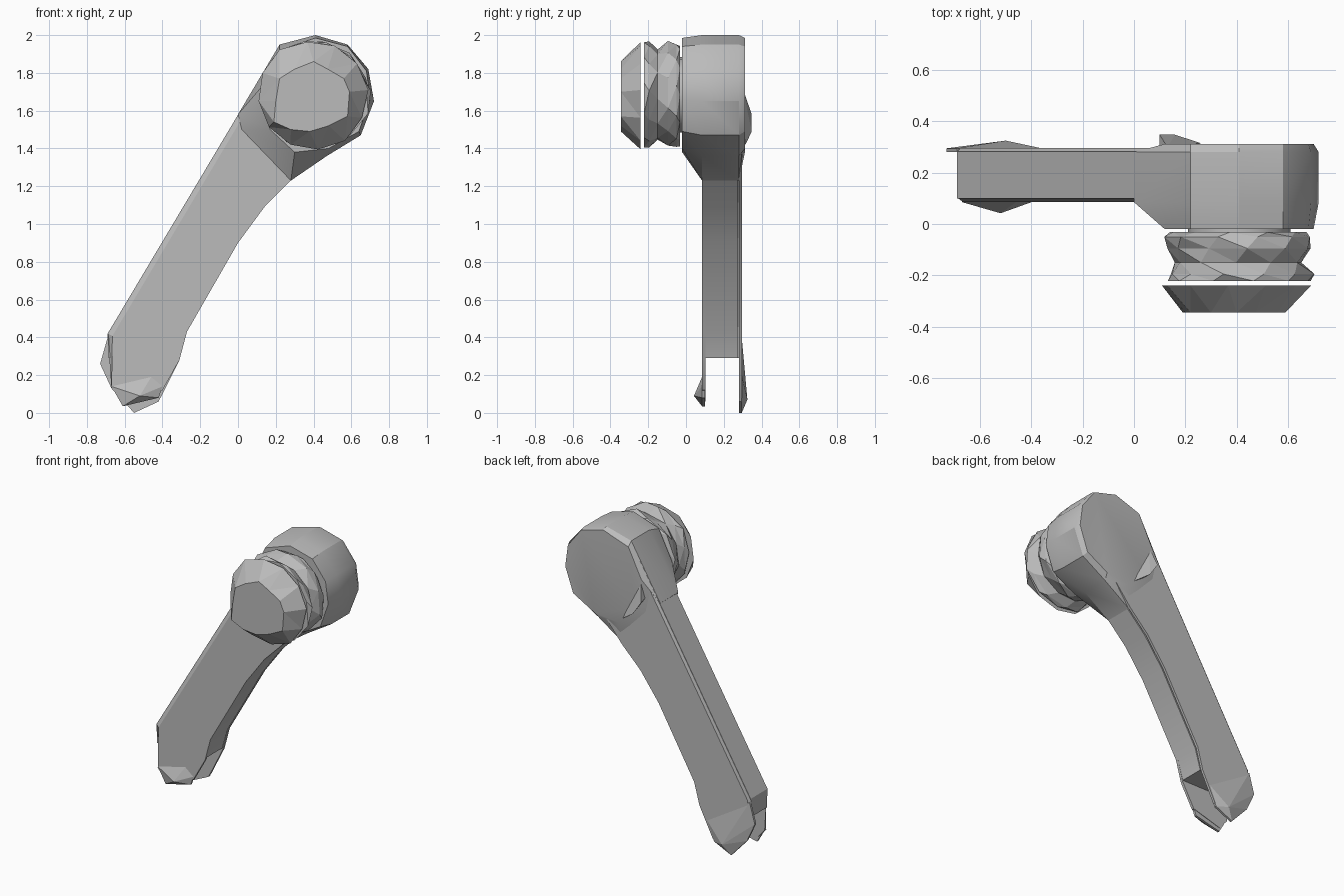
import bpy, bmesh, math, random
from math import sin, cos, pi

random.seed(4)
if "Cube" in bpy.data.objects:
    bpy.data.objects.remove(bpy.data.objects["Cube"], do_unlink=True)

grey = bpy.data.materials.new("plain_grey")
grey.use_nodes = True
color = (0.5, 0.5, 0.5, 1)
grey.diffuse_color = color
grey.node_tree.nodes["Principled BSDF"].inputs["Base Color"].default_value = color


def finish(name, bm, smooth=False):
    bmesh.ops.recalc_face_normals(bm, faces=bm.faces)
    mesh = bpy.data.meshes.new(name)
    bm.to_mesh(mesh)
    bm.free()
    obj = bpy.data.objects.new(name, mesh)
    bpy.context.collection.objects.link(obj)
    mesh.materials.append(grey)
    if smooth:
        bpy.ops.object.select_all(action="DESELECT")
        obj.select_set(True)
        bpy.context.view_layer.objects.active = obj
        bpy.ops.object.shade_smooth_by_angle(angle=math.radians(30))
    return obj


def loft(name, rings, smooth=False, split=False):
    """Skin a solid through (x, z) outlines placed at depths y."""
    bm = bmesh.new()
    loops = [[bm.verts.new((x, y, z)) for x, z in pts] for y, pts in rings]
    n = len(loops[0])
    for a, b in zip(loops, loops[1:]):
        for i in range(n):
            j = (i + 1) % n
            bm.faces.new((a[i], a[j], b[j], b[i]))
    if split:
        bmesh.ops.triangulate(bm, faces=bm.faces[:])
    bm.faces.new(loops[0])
    bm.faces.new(loops[-1])
    return finish(name, bm, smooth)


def hull(name, points):
    bm = bmesh.new()
    verts = [bm.verts.new(p) for p in points]
    result = bmesh.ops.convex_hull(bm, input=verts)
    bmesh.ops.delete(bm, geom=[v for v in result["geom_interior"]
                               if isinstance(v, bmesh.types.BMVert)], context="VERTS")
    return finish(name, bm)


def ring(radius, n, cx=0.41, cz=1.685, jitter=0.0, turn=0.0):
    pts = []
    for i in range(n):
        a = 2 * pi * i / n + turn
        r = radius + random.uniform(-jitter, jitter)
        pts.append((cx + r * cos(a), cz + r * sin(a)))
    return pts


# Arm: outline from the upper end, split into the outer and inner edges
outer = [(0.15, 1.83), (-0.69, 0.42)]
inner = [(-0.27, 0.43), (0.0, 0.9), (0.14, 1.09), (0.28, 1.23), (0.42, 1.4)]


def arm_outline(foot, edge=0.0, slit=0.0):
    return ([(x + edge, z - edge * 0.5) for x, z in outer] + foot +
            [(x - slit, z + slit * 0.5) for x, z in inner])


web_foot = [(-0.685, 0.29), (-0.31, 0.29)]
front_foot = [(-0.67, 0.13), (-0.61, 0.06), (-0.40, 0.12), (-0.31, 0.28)]
back_foot = [(-0.69, 0.3), (-0.67, 0.13), (-0.41, 0.08), (-0.31, 0.28)]

loft("arm_front_plate", [(0.085, arm_outline(front_foot, 0.025)),
                         (0.103, arm_outline(front_foot))], True)
loft("arm_body", [(0.10, arm_outline(web_foot)), (0.272, arm_outline(web_foot))], True)
loft("arm_slit_core", [(0.27, arm_outline(web_foot)[:3] + [(-0.37, 0.29)] +
                        arm_outline(web_foot, slit=0.05)[4:]),
                       (0.283, arm_outline(web_foot)[:3] + [(-0.37, 0.29)] +
                        arm_outline(web_foot, slit=0.05)[4:])])
loft("arm_back_plate", [(0.28, arm_outline(back_foot)),
                        (0.297, arm_outline(back_foot, 0.015))], True)

# Flared tips of the two fork plates
front_tip = [(-0.67, 0.14), (-0.61, 0.035), (-0.42, 0.08), (-0.40, 0.14), (-0.46, 0.19)]
hull("front_fork_tip", [(x, y, z) for x, z in front_tip for y in (0.085, 0.1)] +
     [(-0.52, 0.042, 0.09)])
back_tip = [(-0.69, 0.4), (-0.73, 0.26), (-0.67, 0.13), (-0.55, 0.0),
            (-0.42, 0.06), (-0.36, 0.2)]
hull("back_fork_tip", [(x, y, z) for x, z in back_tip for y in (0.28, 0.295)] +
     [(-0.5, 0.325, 0.07)])

# Joint head: round barrel that flows into the arm through a sloped shoulder
barrel = [(0.12, 1.72), (0.22, 1.92), (0.41, 1.985), (0.58, 1.94), (0.68, 1.81),
          (0.70, 1.66), (0.64, 1.49), (0.48, 1.4), (0.30, 1.38), (0.17, 1.5)]
shoulder = [(0.0, 1.58), (0.22, 1.95), (0.41, 2.0), (0.58, 1.95), (0.69, 1.82),
            (0.72, 1.65), (0.65, 1.47), (0.47, 1.36), (0.28, 1.23), (0.02, 1.5)]
loft("joint_head", [(-0.02, barrel), (0.085, shoulder),
                    (0.28, shoulder), (0.312, barrel)], True)

# Small lip on the back rim of the head
hull("back_rim_spur", [(0.10, 0.29, 1.6), (0.10, 0.348, 1.58), (0.16, 0.348, 1.49),
                       (0.2, 0.29, 1.46), (0.26, 0.315, 1.42), (0.13, 0.3, 1.72)])

# Crumpled collar between head and cap
collar = []
for k, (y, r) in enumerate([(-0.032, 0.27), (-0.05, 0.285), (-0.095, 0.275),
                            (-0.15, 0.245), (-0.195, 0.28), (-0.222, 0.285)]):
    collar.append((y, ring(r, 11, jitter=0.014, turn=k * 0.16)))
loft("collar", collar, split=True)
loft("collar_core", [(0.0, ring(0.2, 16)), (-0.1, ring(0.2, 16))], True)

# Faceted end cap, floating just clear of the collar
wide = ring(0.292, 12, 0.395, 1.68, 0.008, 0.1)
face = [(0.59, 1.7), (0.56, 1.77), (0.475, 1.82), (0.4, 1.86), (0.3, 1.82), (0.22, 1.77),
        (0.2, 1.65), (0.19, 1.54), (0.28, 1.5), (0.38, 1.49), (0.48, 1.52), (0.58, 1.57)]
loft("end_cap", [(-0.24, wide), (-0.345, face)], split=True)
